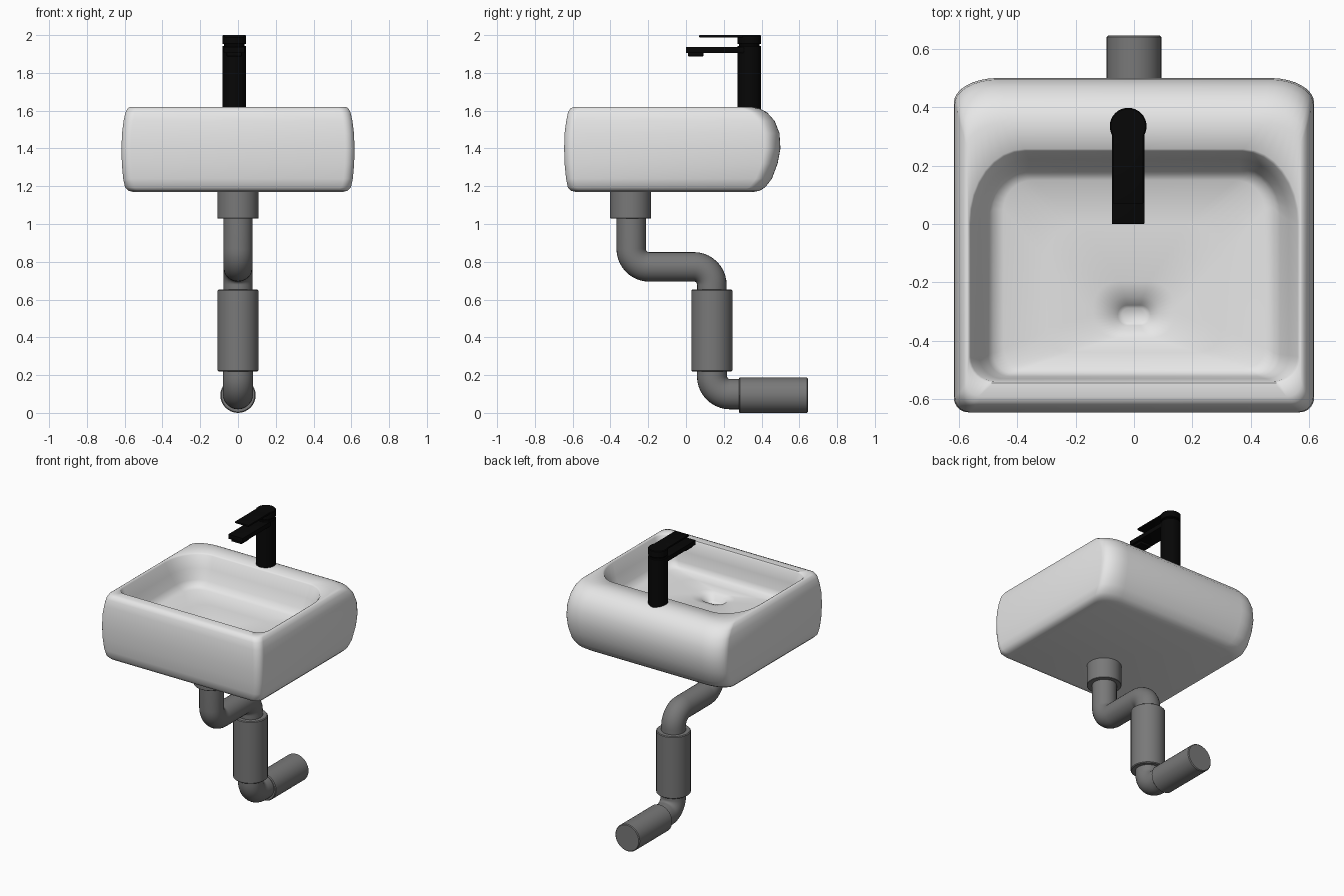
import bpy, bmesh, math
from mathutils import Vector, Matrix

if "Cube" in bpy.data.objects:
    bpy.data.objects.remove(bpy.data.objects["Cube"])


def material(name, rgb):
    m = bpy.data.materials.new(name)
    m.diffuse_color = (*rgb, 1)
    m.use_nodes = True
    m.node_tree.nodes["Principled BSDF"].inputs["Base Color"].default_value = m.diffuse_color
    return m


WHITE = material("white ceramic", (0.8, 0.8, 0.8))
GREY = material("grey pipe", (0.19, 0.19, 0.19))
BLACK = material("black metal", (0.002, 0.002, 0.002))


def finish(obj, mat, angle=35):
    obj.data.materials.clear()
    obj.data.materials.append(mat)
    bpy.ops.object.select_all(action='DESELECT')
    obj.select_set(True)
    bpy.context.view_layer.objects.active = obj
    bpy.ops.object.shade_smooth_by_angle(angle=math.radians(angle))
    return obj


def from_bmesh(name, bm, mat, angle=35):
    bmesh.ops.recalc_face_normals(bm, faces=bm.faces)
    mesh = bpy.data.meshes.new(name)
    bm.to_mesh(mesh)
    bm.free()
    obj = bpy.data.objects.new(name, mesh)
    bpy.context.collection.objects.link(obj)
    return finish(obj, mat, angle)


def loft(bm, rings, cap_start=True, cap_end=True):
    rows = [[bm.verts.new(p) for p in r] for r in rings]
    n = len(rows[0])
    for a, b in zip(rows, rows[1:]):
        for i in range(n):
            j = (i + 1) % n
            bm.faces.new((a[i], a[j], b[j], b[i]))
    if cap_start:
        bm.faces.new(rows[0][::-1])
    if cap_end:
        bm.faces.new(rows[-1])


def ring(z, hx, y0, y1, r_front, rx_back, ry_back, k=8):
    """Rectangle at height z with round front corners and elliptical back corners."""
    pts = []
    for sx, sy, start in ((1, 1, 0), (-1, 1, 90), (-1, -1, 180), (1, -1, 270)):
        rx, ry = (rx_back, ry_back) if sy > 0 else (r_front, r_front)
        cx, cy = sx * (hx - rx), (y1 - ry if sy > 0 else y0 + ry)
        for i in range(k + 1):
            a = math.radians(start + 90 * i / k)
            pts.append(Vector((cx + rx * math.cos(a), cy + ry * math.sin(a), z)))
    return pts


# basin: outer shell from the bottom up, over the rim, down into the bowl and drain
outer = [  # z, half width, front y, back y
    (1.17, 0.555, -0.585, 0.36), (1.176, 0.58, -0.61, 0.39),
    (1.195, 0.598, -0.626, 0.42), (1.24, 0.608, -0.635, 0.455),
    (1.32, 0.615, -0.643, 0.485), (1.40, 0.617, -0.645, 0.50),
    (1.48, 0.614, -0.643, 0.495), (1.545, 0.606, -0.634, 0.47),
    (1.59, 0.596, -0.625, 0.43), (1.612, 0.584, -0.612, 0.39),
    (1.62, 0.573, -0.592, 0.35)]
rings = [ring(*row, 0.05, 0.15, 0.085) for row in outer]
inner = [  # z, half width, front y, back y, front radius, back radii
    (1.619, 0.566, -0.545, 0.257, 0.085, 0.19, 0.25),
    (1.610, 0.560, -0.539, 0.249, 0.085, 0.19, 0.25),
    (1.53, 0.530, -0.53, 0.222, 0.08, 0.17, 0.21),
    (1.46, 0.500, -0.522, 0.192, 0.075, 0.14, 0.16),
    (1.43, 0.482, -0.512, 0.172, 0.07, 0.11, 0.12),
    (1.415, 0.447, -0.495, 0.15, 0.07, 0.10, 0.10),
    (1.408, 0.30, -0.44, 0.0, 0.08, 0.12, 0.12),
    (1.400, 0.14, -0.39, -0.195, 0.08, 0.09, 0.09),
    (1.385, 0.085, -0.365, -0.25, 0.055, 0.055, 0.055),
    (1.355, 0.056, -0.347, -0.278, 0.034, 0.034, 0.034),
    (1.345, 0.042, -0.338, -0.288, 0.024, 0.024, 0.024)]
rings += [ring(*row) for row in inner]
bm = bmesh.new()
loft(bm, rings)
from_bmesh("basin", bm, WHITE, 50)


# turned parts: profile of (radius, distance) around an axis
def turned(name, mat, origin, profile, axis='Z', n=32):
    rot = Matrix.Rotation(math.radians(-90), 3, 'X') if axis == 'Y' else Matrix.Identity(3)
    rs = [[Vector(origin) + rot @ Vector((r * math.cos(2 * math.pi * i / n),
                                          r * math.sin(2 * math.pi * i / n), d))
           for i in range(n)] for r, d in profile]
    bm = bmesh.new()
    loft(bm, rs)
    return from_bmesh(name, bm, mat)


def sleeve(r, a, b, c=0.005):
    return [(r - c, a), (r, a + c), (r, b - c), (r - c, b)]


# pipe sections: straight runs with rounded bends in the y-z plane
def pipe(name, pts, radius, bend):
    path = [Vector((0, *pts[0]))]
    for p, q, s in zip(pts, pts[1:], pts[2:]):
        p, q, s = (Vector((0, *v)) for v in (p, q, s))
        u, v = (p - q).normalized(), (s - q).normalized()
        centre = q + (u + v) * bend
        for i in range(11):
            t = math.pi / 2 * i / 10
            path.append(centre - v * bend * math.cos(t) - u * bend * math.sin(t))
    path.append(Vector((0, *pts[-1])))
    bm = bmesh.new()
    rs, n = [], 28
    for i, p in enumerate(path):
        d = (path[min(i + 1, len(path) - 1)] - path[max(i - 1, 0)]).normalized()
        side = Vector((1, 0, 0))
        up = side.cross(d)
        rs.append([p + radius * (side * math.cos(2 * math.pi * k / n) + up * math.sin(2 * math.pi * k / n))
                   for k in range(n)])
    loft(bm, rs)
    return from_bmesh(name, bm, GREY)


turned("drain_collar", GREY, (0, -0.293, 0), sleeve(0.109, 1.03, 1.19, 0.002))
pipe("trap_pipe", [(-0.29, 1.06), (-0.29, 0.773), (0.137, 0.773), (0.137, 0.62)], 0.078, 0.095)
turned("vertical_sleeve", GREY, (0, 0.137, 0), sleeve(0.109, 0.22, 0.652))
pipe("lower_elbow", [(0.138, 0.25), (0.138, 0.099), (0.32, 0.099)], 0.08, 0.095)
turned("wall_sleeve", GREY, (0, 0, 0.0935), sleeve(0.0935, 0.28, 0.645), 'Y')

# tap body with a groove under the lever cap
turned("tap_body", BLACK, (-0.02, 0.335, 0),
       [(0.063, 1.60), (0.063, 1.939), (0.060, 1.943), (0.054, 1.943), (0.054, 1.952),
        (0.060, 1.952), (0.063, 1.956), (0.063, 1.996), (0.059, 2.0)])


def plate(name, x0, x1, y0, y1, z0, z1, bev=0.003):
    bm = bmesh.new()
    bmesh.ops.create_cube(bm, size=1)
    for v in bm.verts:
        v.co = Vector(((x0 + x1) / 2 + v.co.x * (x1 - x0),
                       (y0 + y1) / 2 + v.co.y * (y1 - y0),
                       (z0 + z1) / 2 + v.co.z * (z1 - z0)))
    bmesh.ops.bevel(bm, geom=bm.edges[:], offset=bev, segments=2, affect='EDGES', profile=0.5)
    return from_bmesh(name, bm, BLACK)


plate("tap_spout", -0.076, 0.036, 0.0, 0.32, 1.905, 1.937)
plate("tap_outlet", -0.06, 0.02, 0.01, 0.092, 1.888, 1.908)
plate("tap_lever", -0.072, 0.032, 0.07, 0.32, 1.988, 2.0, 0.002)
